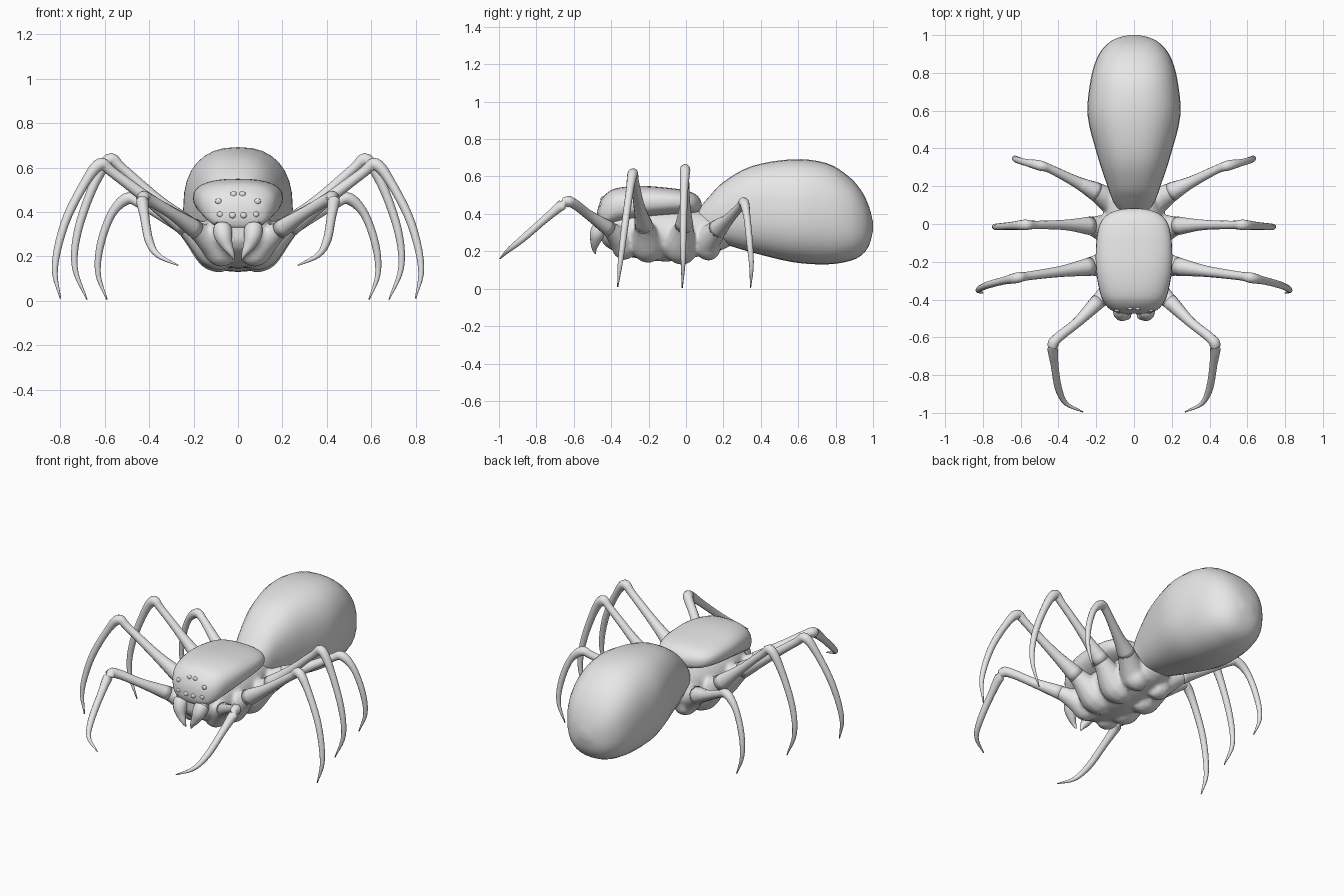
import bpy, bmesh, math
from mathutils import Vector

skin = bpy.data.materials.new("grey_skin")
skin.diffuse_color = (0.8, 0.8, 0.8, 1)


def smooth_rows(rows, n):
    """Catmull-Rom interpolation through rows of numbers."""
    rows = [Vector(r) for r in rows]
    ext = [2 * rows[0] - rows[1]] + rows + [2 * rows[-1] - rows[-2]]
    out = []
    for i in range(1, len(ext) - 2):
        a, b, c, d = ext[i - 1:i + 3]
        for k in range(n):
            t = k / n
            out.append(0.5 * (2 * b + (c - a) * t + (2 * a - 5 * b + 4 * c - d) * t * t
                              + (3 * b - a - 3 * c + d) * t ** 3))
    return out + [rows[-1]]


def skin_rings(bm, rings):
    """Bridge equal rings of points and close both ends."""
    vs = [[bm.verts.new(p) for p in r] for r in rings]
    n = len(vs[0])
    for a, b in zip(vs, vs[1:]):
        for i in range(n):
            j = (i + 1) % n
            bm.faces.new((a[i], a[j], b[j], b[i]))
    bm.faces.new(vs[0][::-1])
    bm.faces.new(vs[-1])


def loft(bm, rows, power=2.5, sides=32, n=4):
    """Body shape from rows of (y, half width, bottom z, top z)."""
    rings = []
    for y, w, lo, hi in smooth_rows(rows, n):
        ring = []
        for i in range(sides):
            a = 2 * math.pi * i / sides
            c, s = math.cos(a), math.sin(a)
            u = math.copysign(abs(c) ** (2 / power), c)
            v = math.copysign(abs(s) ** (2 / power), s)
            ring.append((w * u, y, (lo + hi) / 2 + v * (hi - lo) / 2))
        rings.append(ring)
    skin_rings(bm, rings)


def tube(bm, rows, side=1, sides=12, n=5):
    """Tapered tube through rows of (x, y, z, radius)."""
    pts = smooth_rows(rows, n)
    rings = []
    for i, p in enumerate(pts):
        d = (pts[min(i + 1, len(pts) - 1)] - pts[max(i - 1, 0)]).to_3d().normalized()
        ref = Vector((0, 1, 0)) if abs(d.y) < 0.85 else Vector((1, 0, 0))
        u = d.cross(ref).normalized()
        v = d.cross(u)
        ring = []
        for k in range(sides):
            a = 2 * math.pi * k / sides
            q = p.to_3d() + (u * math.cos(a) + v * math.sin(a)) * max(p[3], 0.003)
            ring.append((q.x * side, q.y, q.z))
        rings.append(ring)
    skin_rings(bm, rings)


def finish(name, bm):
    bmesh.ops.recalc_face_normals(bm, faces=bm.faces)
    for f in bm.faces:
        f.smooth = True
    me = bpy.data.meshes.new(name)
    bm.to_mesh(me)
    bm.free()
    me.materials.append(skin)
    ob = bpy.data.objects.new(name, me)
    bpy.context.collection.objects.link(ob)
    return ob


# Abdomen
bm = bmesh.new()
loft(bm, [(0.07, 0.08, 0.28, 0.43), (0.13, 0.115, 0.26, 0.50), (0.2, 0.14, 0.24, 0.57),
          (0.35, 0.19, 0.195, 0.655), (0.57, 0.245, 0.142, 0.692), (0.75, 0.232, 0.13, 0.672),
          (0.87, 0.20, 0.147, 0.60), (0.94, 0.155, 0.18, 0.52), (0.98, 0.10, 0.235, 0.435),
          (1.0, 0.03, 0.31, 0.355)], power=2.4)
finish("abdomen", bm)

# Carapace over the head and thorax
bm = bmesh.new()
loft(bm, [(-0.475, 0.05, 0.36, 0.41), (-0.465, 0.10, 0.335, 0.45), (-0.44, 0.14, 0.32, 0.495),
          (-0.38, 0.175, 0.34, 0.535), (-0.25, 0.20, 0.37, 0.55), (-0.1, 0.20, 0.39, 0.54),
          (0.0, 0.18, 0.40, 0.525), (0.05, 0.14, 0.405, 0.505), (0.075, 0.08, 0.42, 0.48),
          (0.083, 0.02, 0.44, 0.46)])
finish("carapace", bm)

# Leg paths (x, y, z, radius), from hip to tip
legs = {
    "front_leg": [(0.10, -0.34, 0.25, 0.07), (0.19, -0.41, 0.32, 0.042), (0.30, -0.52, 0.395, 0.027),
                  (0.40, -0.60, 0.455, 0.027), (0.43, -0.645, 0.46, 0.029), (0.42, -0.75, 0.375, 0.021),
                  (0.40, -0.87, 0.27, 0.019), (0.36, -0.95, 0.205, 0.012), (0.27, -0.995, 0.16, 0.003)],
    "second_leg": [(0.12, -0.21, 0.25, 0.09), (0.23, -0.225, 0.335, 0.05), (0.38, -0.25, 0.44, 0.03),
                   (0.56, -0.275, 0.575, 0.023), (0.62, -0.285, 0.615, 0.028), (0.69, -0.30, 0.53, 0.021),
                   (0.78, -0.325, 0.35, 0.019), (0.825, -0.35, 0.15, 0.014), (0.80, -0.365, 0.01, 0.003)],
    "third_leg": [(0.12, -0.03, 0.24, 0.09), (0.23, -0.01, 0.335, 0.05), (0.36, -0.005, 0.45, 0.028),
                  (0.52, -0.005, 0.595, 0.022), (0.58, -0.005, 0.635, 0.028), (0.65, -0.01, 0.52, 0.021),
                  (0.72, -0.015, 0.32, 0.018), (0.735, -0.015, 0.15, 0.013), (0.68, -0.02, 0.005, 0.003)],
    "rear_leg": [(0.10, 0.11, 0.25, 0.075), (0.20, 0.17, 0.32, 0.052), (0.30, 0.22, 0.365, 0.032),
                 (0.44, 0.29, 0.44, 0.023), (0.50, 0.31, 0.46, 0.027), (0.57, 0.325, 0.39, 0.019),
                 (0.62, 0.34, 0.25, 0.017), (0.63, 0.35, 0.12, 0.012), (0.59, 0.345, 0.005, 0.003)],
}

# Thorax with hips, melted together
bm = bmesh.new()
loft(bm, [(-0.46, 0.05, 0.27, 0.36), (-0.42, 0.12, 0.22, 0.40), (-0.3, 0.16, 0.17, 0.43),
          (-0.1, 0.17, 0.145, 0.43), (0.08, 0.14, 0.175, 0.42), (0.2, 0.10, 0.21, 0.39),
          (0.27, 0.05, 0.25, 0.34)], power=2)
for path in legs.values():
    x, y, z, r = path[0]
    for s in (1, -1):
        # Lobe under the body, leading into the hip
        tube(bm, [(0.03, y + 0.02, z - 0.05, r * 0.6), (0.075, y + 0.01, z - 0.035, r * 0.93),
                  path[0], path[1], path[2]], s)
thorax = finish("thorax", bm)
melt = thorax.modifiers.new("melt", 'REMESH')
melt.mode = 'VOXEL'
melt.voxel_size = 0.011
melt.use_smooth_shade = True
soft = thorax.modifiers.new("soften", 'SMOOTH')
soft.factor = 0.5
soft.iterations = 5

# Legs on both sides
for name, path in legs.items():
    for s, label in ((1, "right"), (-1, "left")):
        bm = bmesh.new()
        tube(bm, path[1:], s)
        finish(label + "_" + name, bm)

# Jaws with fangs, and eyes
for s, label in ((1, "right"), (-1, "left")):
    bm = bmesh.new()
    tube(bm, [(0.065, -0.42, 0.34, 0.03), (0.07, -0.455, 0.325, 0.042), (0.065, -0.475, 0.29, 0.040),
              (0.05, -0.485, 0.25, 0.027), (0.03, -0.49, 0.215, 0.014), (0.018, -0.485, 0.187, 0.003)], s)
    finish(label + "_jaw", bm)
    bm = bmesh.new()
    for x, y, z in ((0.02, -0.448, 0.48), (0.088, -0.457, 0.448),
                    (0.08, -0.466, 0.39), (0.025, -0.474, 0.385)):
        made = bmesh.ops.create_uvsphere(bm, u_segments=12, v_segments=8, radius=0.015)["verts"]
        bmesh.ops.scale(bm, vec=(1, 0.6, 0.9), verts=made)
        bmesh.ops.translate(bm, vec=(x * s, y, z), verts=made)
    finish(label + "_eyes", bm)
